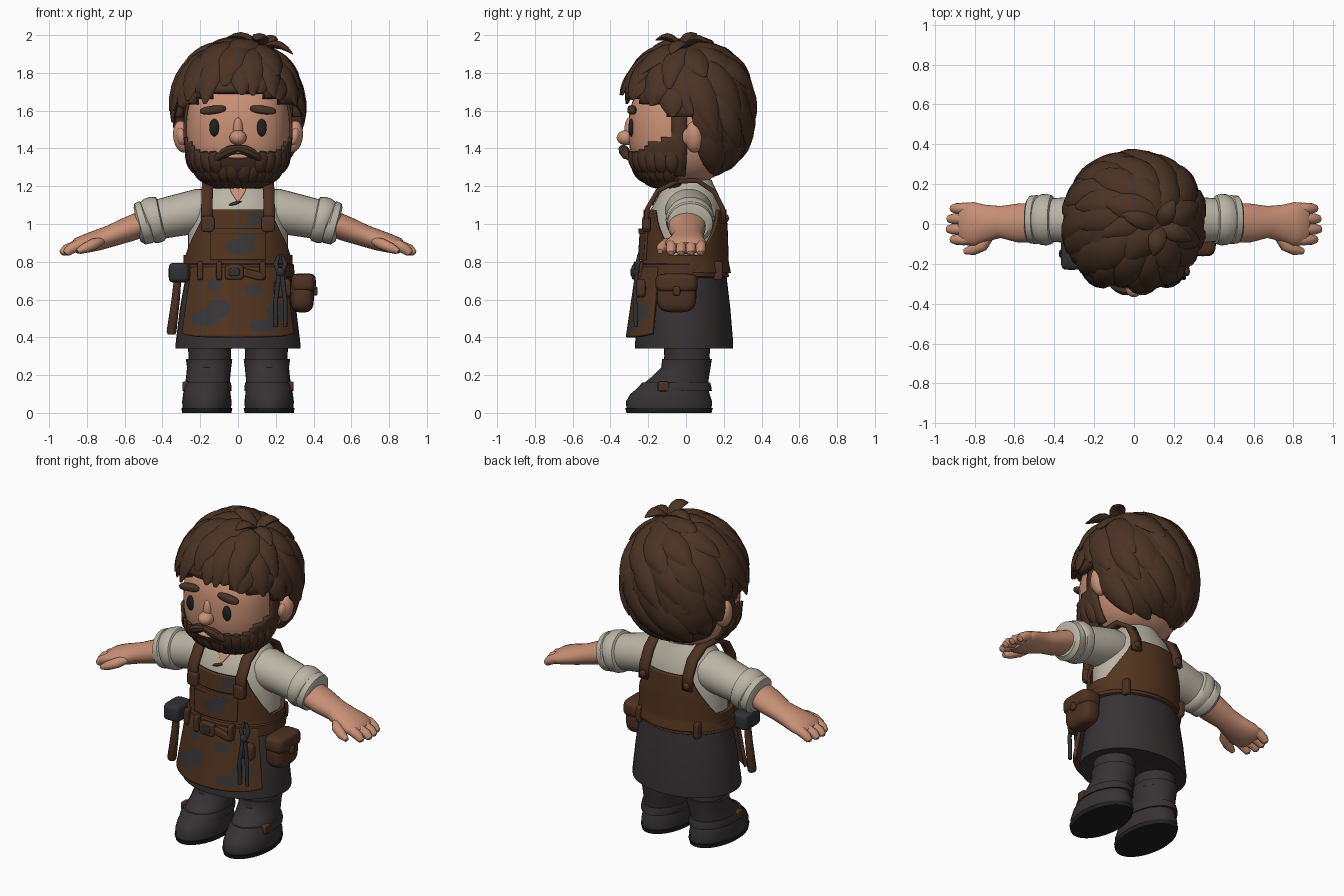
import bpy, bmesh, math, random
from mathutils import Vector, Matrix

random.seed(4)
if "Cube" in bpy.data.objects:
    bpy.data.objects.remove(bpy.data.objects["Cube"], do_unlink=True)


def material(name, red, green, blue):
    mat = bpy.data.materials.new(name)
    mat.use_nodes = True
    mat.diffuse_color = (red, green, blue, 1)
    shader = next(n for n in mat.node_tree.nodes if n.type == 'BSDF_PRINCIPLED')
    shader.inputs["Base Color"].default_value = (red, green, blue, 1)
    shader.inputs["Roughness"].default_value = 0.8
    return mat


skin = material("skin", .58, .28, .18)
hair = material("hair brown", .07, .033, .018)
shirt = material("linen shirt", .5, .46, .38)
apron = material("apron brown", .085, .035, .014)
leather = material("leather", .075, .031, .016)
charcoal = material("charcoal cloth", .038, .032, .033)
patch = material("apron grey patch", .042, .038, .04)
metal = material("dark metal", .03, .031, .035)
black = material("black", .015, .014, .015)


def finish(name, bm, mats, mirror=False, thick=0, rule=None):
    """Turn a bmesh into a shaded object, optionally mirrored or thickened."""
    bmesh.ops.recalc_face_normals(bm, faces=bm.faces[:])
    if rule:
        for face in bm.faces:
            face.material_index = rule(face.calc_center_median())
    mesh = bpy.data.meshes.new(name)
    bm.to_mesh(mesh)
    bm.free()
    for mat in mats if isinstance(mats, list) else [mats]:
        mesh.materials.append(mat)
    mesh.shade_smooth()
    mesh.set_sharp_from_angle(angle=math.radians(40))
    obj = bpy.data.objects.new(name, mesh)
    bpy.context.scene.collection.objects.link(obj)
    if thick:
        mod = obj.modifiers.new("thickness", 'SOLIDIFY')
        mod.thickness, mod.offset = thick, 0
    if mirror:
        obj.modifiers.new("mirror", 'MIRROR')
    return obj


def surface(centre, radii, power, direction):
    return Vector(c + math.copysign(abs(d) ** power, d) * r
                  for c, r, d in zip(centre, radii, direction))


def ball(name, centre, radii, mat, power=1, keep=None, turn=0, segments=28, **options):
    """Ellipsoid; a lower power makes it boxier, keep() trims faces."""
    bm = bmesh.new()
    bmesh.ops.create_uvsphere(bm, u_segments=segments, v_segments=segments * 2 // 3, radius=1)
    spin = Matrix.Rotation(turn, 3, 'Y')
    for v in bm.verts:
        v.co = spin @ surface((0, 0, 0), radii, power, v.co.normalized()) + Vector(centre)
    if keep:
        bad = [f for f in bm.faces if not keep(f.calc_center_median())]
        bmesh.ops.delete(bm, geom=bad, context='FACES')
    return finish(name, bm, mat, **options)


def add_rings(bm, rings):
    rows = [[bm.verts.new(p) for p in ring] for ring in rings]
    n = len(rows[0])
    for low, high in zip(rows, rows[1:]):
        for i in range(n):
            bm.faces.new((low[i], low[(i + 1) % n], high[(i + 1) % n], high[i]))
    bm.faces.new(rows[0][::-1])
    bm.faces.new(rows[-1])


def loft(name, sections, mat, flat=False, sides=28, **options):
    """Tube through (x, y, z, side radius, up radius); flat keeps rings level."""
    bm, rings = bmesh.new(), []
    for i, (*co, wide, tall) in enumerate(sections):
        ahead = Vector(sections[min(i + 1, len(sections) - 1)][:3])
        along = (ahead - Vector(sections[max(i - 1, 0)][:3])).normalized()
        if flat:
            along = Vector((0, 0, 1))
        side = along.cross(Vector((0, 1, 0) if abs(along.z) > .8 else (0, 0, 1))).normalized()
        up = side.cross(along)
        angles = [math.tau * k / sides for k in range(sides)]
        rings.append([Vector(co) + side * wide * math.cos(a) + up * tall * math.sin(a) for a in angles])
    add_rings(bm, rings)
    return finish(name, bm, mat, **options)


def tuft(bm, path, normals, wide, thick):
    """Leaf shaped lock of hair lying along a path."""
    rings, last = [], len(path) - 1
    for i, (p, n) in enumerate(zip(path, normals)):
        along = (path[min(i + 1, last)] - path[max(i - 1, 0)]).normalized()
        side = along.cross(n).normalized()
        s = math.sin(math.pi * (.14 + .84 * i / last)) ** .7
        rings.append([p + side * wide * s * math.cos(a) + n * thick * s * math.sin(a)
                      for a in (math.tau * k / 8 for k in range(8))])
    add_rings(bm, rings)


def shell(name, profile, half, low, high, offset, mats, thick=.02, rule=None):
    """Curved cloth panel centred on the front, following a body profile."""
    bm, across, tall = bmesh.new(), 72, 36
    grid = []
    for i in range(across + 1):
        a = half * (2 * i / across - 1)
        column = []
        for j in range(tall + 1):
            z = low(a) + (high(a) - low(a)) * j / tall
            k = next((k for k in range(len(profile) - 2) if z < profile[k + 1][2]), len(profile) - 2)
            p, q = profile[k], profile[k + 1]
            t = (z - p[2]) / (q[2] - p[2])
            _, y, _, rx, ry = [u + (v - u) * t for u, v in zip(p, q)]
            column.append(bm.verts.new((math.sin(a) * (rx + offset), y - math.cos(a) * (ry + offset), z)))
        grid.append(column)
    for c, d in zip(grid, grid[1:]):
        for j in range(tall):
            bm.faces.new((c[j], d[j], d[j + 1], c[j + 1]))
    bmesh.ops.remove_doubles(bm, verts=bm.verts[:], dist=.0001)
    return finish(name, bm, mats, thick=thick, rule=rule)


# Boots, legs and skirt
loft("sole", [(.165, -.09, 0, .13, .225), (.165, -.09, .025, .135, .232)], black, True, mirror=True)
loft("boot", [(.165, -.09, .02, .128, .225), (.165, -.09, .06, .131, .228), (.165, -.085, .1, .126, .21),
              (.163, -.065, .14, .12, .18), (.158, -.03, .19, .117, .152), (.153, 0, .24, .117, .13),
              (.153, .005, .285, .123, .132)], charcoal, True, mirror=True)
loft("boot_strap", [(.165, -.068, .115, .129, .205), (.164, -.06, .135, .131, .195),
                    (.163, -.052, .16, .125, .18)], charcoal, True, mirror=True)
ball("boot_buckle", (.275, -.12, .14), (.02, .03, .026), leather, .4, mirror=True)
loft("leg", [(.15, .005, .25, .115, .125), (.15, .005, .3, .112, .12), (.15, .005, .4, .118, .125)],
     charcoal, True, mirror=True)
loft("skirt", [(0, -.01, .345, .315, .245), (0, -.01, .34, .33, .26), (0, -.01, .37, .33, .26),
               (0, -.005, .55, .308, .24), (0, 0, .72, .278, .215), (0, 0, .8, .26, .2)], charcoal, True, 40)

# Shirt and neck
torso = [(0, .005, .74, .262, .2), (0, .005, .95, .265, .2), (0, .005, 1.08, .25, .19),
         (0, .015, 1.16, .21, .155), (0, .02, 1.21, .15, .125), (0, .02, 1.235, .125, .115)]
loft("shirt_body", torso, shirt, True, 40)
loft("neck", [(0, .02, 1.1, .11, .1), (0, .01, 1.35, .12, .11)], skin, True)
shell("open_collar_skin", torso, .34, lambda a: 1.115 + abs(a) * .3, lambda a: 1.22, .004, skin, .006)
ball("collar_lace", (-.015, -.18, 1.11), (.035, .012, .008), leather, turn=-.3)

# Sleeves, arms and hands
loft("sleeve", [(.08, .015, 1.09, .11, .09), (.2, .015, 1.07, .125, .118), (.3, .02, 1.05, .118, .112),
                (.42, .02, 1.025, .108, .105)], shirt, mirror=True)
loft("rolled_cuff", [(.4, .022, 1.03, .1, .1), (.412, .022, 1.027, .122, .118), (.44, .022, 1.022, .13, .124),
                     (.47, .022, 1.016, .126, .12), (.478, .022, 1.013, .116, .11), (.486, .022, 1.01, .123, .116),
                     (.52, .022, 1, .12, .112), (.535, .022, .997, .1, .09)], shirt, mirror=True)
loft("forearm", [(.48, .005, 1.01, .098, .07), (.58, .005, .972, .098, .066), (.67, .01, .938, .08, .058),
                 (.74, .005, .915, .092, .055), (.8, 0, .898, .11, .05), (.85, 0, .883, .106, .044),
                 (.87, 0, .874, .09, .03)], skin, mirror=True)
for i in range(4):
    y, reach = -.078 + .052 * i, (0, .02, .016, 0)[i]
    loft("finger", [(.8, y, .9, .022, .02), (.85, y, .886, .029, .03), (.89 + reach, y, .865, .027, .027),
                    (.91 + reach, y, .845, .02, .02), (.914 + reach, y, .838, .008, .008)],
         skin, sides=12, mirror=True)
loft("thumb", [(.72, -.06, .91, .02, .02), (.76, -.105, .895, .032, .03), (.81, -.13, .873, .028, .026),
               (.85, -.138, .855, .014, .014)], skin, sides=14, mirror=True)

# Apron with painted patches
blobs = [(.01, .88, .075, .04), (.05, .94, .045, .05), (.09, 1.03, .05, .035), (-.17, .5, .075, .045),
         (-.1, .55, .06, .05), (.13, .46, .07, .035), (.2, .53, .05, .05), (-.12, .68, .04, .03),
         (.08, .65, .05, .03)]


def camo(p):
    return int(p.y < -.08 and any(((p.x - x) / a) ** 2 + ((p.z - z) / b) ** 2 < 1 for x, z, a, b in blobs))


wrap = [(0, -.015, .38, .345, .285), (0, -.01, .72, .287, .24), (0, -.008, .8, .276, .222),
        (0, -.005, .95, .275, .215), (0, -.005, 1.1, .26, .205)]


def bib_top(a):
    slope = (math.degrees(abs(a)) - 40) / 35
    if slope > 1.6:
        slope = (145 - math.degrees(abs(a))) / 35
    slope = min(max(slope, 0), 1)
    return 1.075 - .24 * slope ** .7


shell("apron_skirt", wrap, .98, lambda a: .4 + .02 * abs(a) ** 4, lambda a: .77, .012, [apron, patch], rule=camo)
shell("apron_bib", wrap, math.pi, lambda a: .74, bib_top, .002, [apron, patch], rule=camo)
shell("bib_pocket", wrap, .52, lambda a: .81, lambda a: .965, .016, [apron, patch], rule=camo)
shell("pocket_hem", wrap, .53, lambda a: .95, lambda a: .975, .022, apron)

strap = bmesh.new()
pairs = [[strap.verts.new((x + w, y, z)) for w in (-.03, .03)] for x, y, z in
         [(.165, -.212, .97), (.165, -.205, 1.08), (.163, -.15, 1.175), (.158, -.05, 1.225),
          (.155, .06, 1.23), (.15, .15, 1.17), (.15, .195, 1.08), (.15, .2, 1.0)]]
for p, q in zip(pairs, pairs[1:]):
    strap.faces.new((p[0], p[1], q[1], q[0]))
finish("shoulder_strap", strap, leather, mirror=True, thick=.025)
ball("strap_buckle", (.16, -.21, 1.0), (.036, .022, .042), leather, .4, mirror=True)
ball("back_button", (.15, .212, 1.03), (.022, .015, .022), leather, mirror=True)

# Belt, buckle and loops
loft("belt", [(0, -.018, .715, .288, .232), (0, -.018, .722, .3, .245), (0, -.018, .785, .296, .24),
              (0, -.018, .792, .28, .228)], leather, True, 44)
ball("belt_buckle", (-.02, -.27, .745), (.05, .018, .04), leather, .4)
ball("buckle_centre", (-.02, -.284, .745), (.028, .01, .02), metal, .4)
ball("belt_end", (.07, -.265, .735), (.07, .014, .022), leather, .5, turn=.25)
for x, y in [(-.2, -.21), (.13, -.25), (-.1, -.255), (.2, .17), (-.2, .17)]:
    ball("belt_loop", (x, y, .753), (.016, .025, .05), leather, .4)

# Pouch, pliers and hammer
ball("pouch", (.34, -.05, .63), (.062, .105, .098), leather, .6)
ball("pouch_flap", (.346, -.05, .688), (.066, .112, .05), leather, .5)
ball("pouch_button", (.408, -.05, .645), (.014, .02, .024), leather, .6)
for x in (.2, .25):
    mid = .225 + (x - .225) * .3
    loft("plier_handle", [(x, -.265, .455, .011, .011), (x, -.27, .6, .012, .012), (mid, -.262, .735, .012, .012),
                          (x, -.255, .79, .014, .014), (mid, -.25, .84, .007, .007)], metal, sides=10)
ball("plier_pivot", (.225, -.265, .745), (.024, .018, .024), metal)
ball("tool_holder", (.235, -.238, .66), (.045, .025, .05), leather, .5)
ball("hammer_head", (-.312, -.15, .742), (.055, .08, .052), metal, .4)
loft("hammer_handle", [(-.312, -.15, .79, .018, .02), (-.33, -.15, .6, .022, .024),
                       (-.352, -.15, .43, .026, .028), (-.353, -.15, .415, .02, .02)], leather, sides=14)

# Head and face
ball("head", (0, -.03, 1.5), (.275, .275, .295), skin, .8, segments=40)
ball("nose", (0, -.315, 1.457), (.045, .052, .04), skin)
ball("nose_bridge", (0, -.298, 1.5), (.026, .028, .065), skin)
ball("ear", (.295, .045, 1.462), (.048, .05, .085), skin, turn=.15, mirror=True)
ball("ear_lobe", (.3, .02, 1.462), (.028, .04, .05), skin, turn=.15, mirror=True)
ball("eye", (.125, -.289, 1.51), (.027, .016, .046), black, mirror=True)
ball("eyebrow", (.133, -.286, 1.604), (.07, .024, .022), hair, .75, turn=.12, mirror=True)

# Beard shell with rows of short locks, and a moustache
chin, jaw, square = (0, -.035, 1.495), (.281, .288, .3), .8


def bearded(p):
    sideburn = abs(p.x) > .2 and -.075 < p.y < .005 and p.z < 1.64
    back = -.01 - max(0, 1.37 - p.z) * .8
    return sideburn or (p.z < 1.375 + max(0, abs(p.x) - .2) and p.y < back)


ball("beard", chin, jaw, hair, square, keep=bearded, segments=72, thick=.015)
locks = bmesh.new()
for row, (start, end) in enumerate([(-17, -44), (-34, -62), (-50, -76)]):
    for i in range(-7, 8):
        a = math.radians(i * 12 + row % 2 * 6)
        if abs(a) > 1.5 or (row == 0 and abs(i) < 2):
            continue
        path, normals = [], []
        for k in range(6):
            el = math.radians(start + (end - start) * k / 5)
            d = Vector((math.sin(a) * math.cos(el), -math.cos(a) * math.cos(el), math.sin(el)))
            path.append(surface(chin, jaw, square, d) + d * .012 * k / 5)
            normals.append(d)
        tuft(locks, path, normals, .038, .018)
finish("beard_locks", locks, hair)
lip = bmesh.new()
tuft(lip, [Vector((.14 * t - .004, -.335 + .05 * t * t, 1.402 - .07 * t ** 1.6)) for t in (0, .2, .4, .6, .8, 1)],
     [Vector((.3, -1, .2)).normalized()] * 6, .028, .03)
finish("moustache", lip, hair, mirror=True)
ball("lower_lip", (0, -.32, 1.357), (.06, .02, .013), skin)

# Hair cap and overlapping locks swirling out from the crown
skull, size, full = (0, .012, 1.6), (.322, .325, .352), .92


def hairline(p):
    if p.y < -.1:
        return 1.68 - .3 * max(0, abs(p.x) - .12)
    return 1.58 if p.y < .1 else 1.3


ball("hair_cap", skull, size, hair, full, keep=lambda p: p.z > hairline(p), segments=60, thick=.04)
crown = Vector((.4, .02, 1)).normalized()
east = crown.cross(Vector((0, 1, 0))).normalized()
north = crown.cross(east)
mop = bmesh.new()
for count, start, end in [(16, 92, 150), (17, 74, 128), (16, 50, 104), (13, 26, 78), (8, 4, 50)]:
    for i in range(count):
        turn = math.tau * (i + random.uniform(-.25, .25)) / count + start

        def point(deg):
            th, phi = math.radians(deg), turn + .006 * (deg - start)
            d = crown * math.cos(th) + (east * math.cos(phi) + north * math.sin(phi)) * math.sin(th)
            return surface(skull, size, full, d), d

        stop, jitter = end + random.uniform(-8, 8), random.uniform(-.04, .015)
        while stop > start and point(stop)[0].z < hairline(point(stop)[0]) + jitter:
            stop -= 2
        if stop - start < 14:
            continue
        lift = random.uniform(.012, .04)
        spots = [point(start + (stop - start) * k / 7) for k in range(8)]
        path = [p + d * (.004 + lift * (k / 7) ** 2) for k, (p, d) in enumerate(spots)]
        tuft(mop, path, [d for _, d in spots], random.uniform(.065, .085), random.uniform(.024, .034))
# Loose locks on top
for tip in [(.29, -.08, 1.9), (.1, -.16, 1.975), (-.06, .05, 1.985), (.2, .12, 1.96)]:
    root, tip = Vector((.13, -.01, 1.93)), Vector(tip)
    path = [root.lerp(tip, k / 5) + Vector((0, 0, .035 * math.sin(math.pi * k / 5))) for k in range(6)]
    tuft(mop, path, [Vector((0, 0, 1))] * 6, .045, .022)
finish("hair_locks", mop, hair)
